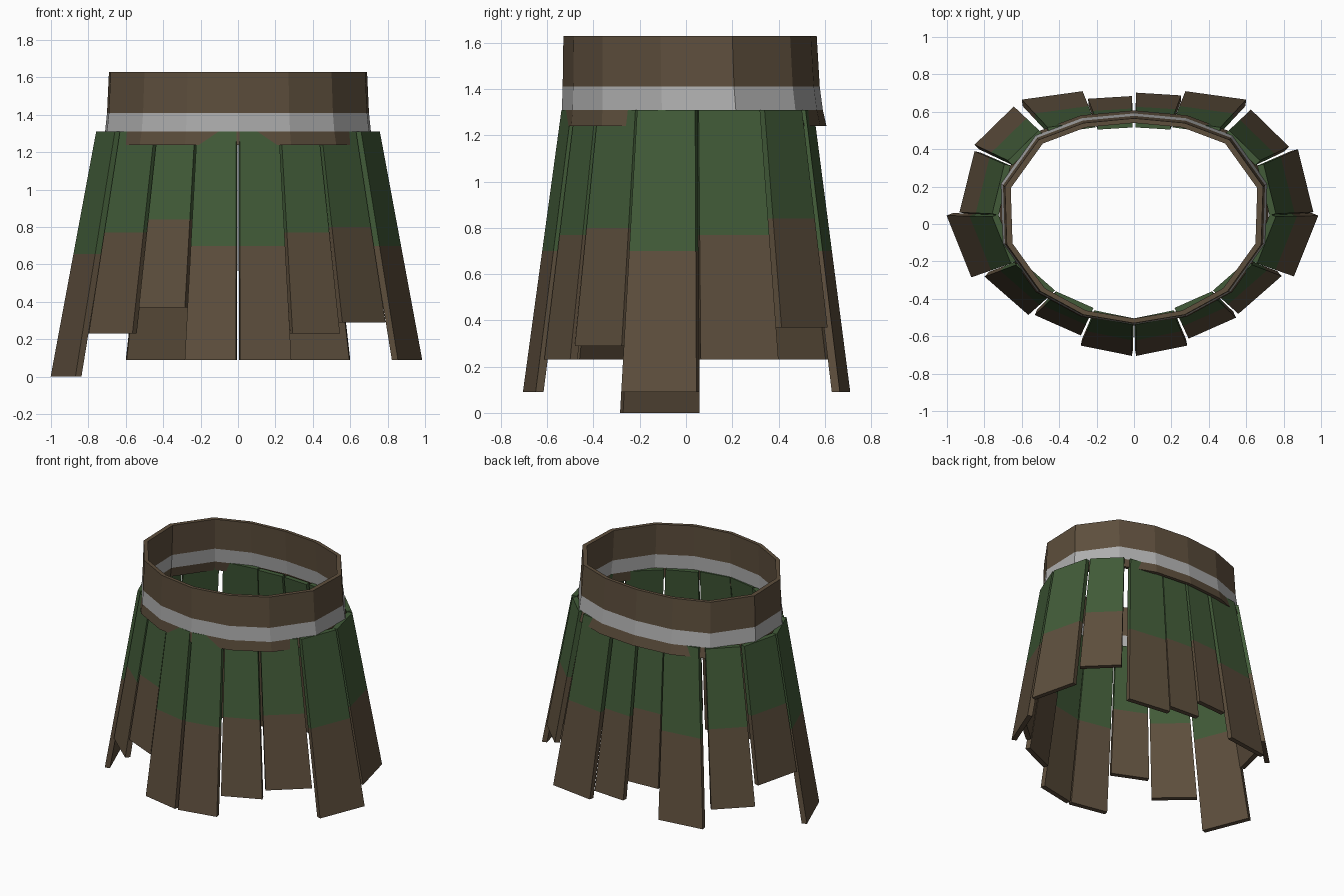
import bpy
import bmesh
from mathutils import Vector

cube = bpy.data.objects.get("Cube")
if cube:
    bpy.data.objects.remove(cube, do_unlink=True)


def make_material(name, colour):
    mat = bpy.data.materials.new(name)
    mat.use_nodes = True
    mat.diffuse_color = (*colour, 1)
    mat.node_tree.nodes["Principled BSDF"].inputs["Base Color"].default_value = (*colour, 1)
    return mat


brown = make_material("leather_brown", (0.11, 0.077, 0.046))
green = make_material("cloth_green", (0.054, 0.105, 0.04))
grey = make_material("metal_grey", (0.43, 0.43, 0.43))


def finish(bm, name, materials):
    bmesh.ops.recalc_face_normals(bm, faces=bm.faces)
    mesh = bpy.data.meshes.new(name)
    bm.to_mesh(mesh)
    bm.free()
    for mat in materials:
        mesh.materials.append(mat)
    obj = bpy.data.objects.new(name, mesh)
    bpy.context.collection.objects.link(obj)
    return obj


CENTRE = Vector((0, 0.02))
TOP = 1.31
THICK = 0.035


def flare(z):
    """Relative width of the skirt at height z."""
    return 1 - (z - 0.09) * 0.1885


# Waist belt: faceted oval hoop with a grey stripe
half = [(0, -.53), (.27, -.485), (.5, -.36), (.68, -.11),
        (.69, .2), (.51, .45), (.27, .54), (0, .565)]
outline = [Vector(p) for p in half] + [Vector((-x, y)) for x, y in half[-2:0:-1]]
levels = [(1.24, 1.05, .015), (1.31, 1.03, .01), (1.41, 1.015, .005), (1.63, 1, 0)]

bm = bmesh.new()
loops = []
for inset, rows in ((0, levels), (0.045, levels[::-1])):
    for z, scale, shift in rows:
        loop = []
        for p in outline:
            q = CENTRE + (p - CENTRE) * (scale - inset)
            loop.append(bm.verts.new((q.x, q.y + shift, z)))
        loops.append(loop)
count = len(outline)
for a, b in zip(loops, loops[1:] + loops[:1]):
    for i in range(count):
        j = (i + 1) % count
        face = bm.faces.new((a[i], a[j], b[j], b[i]))
        face.material_index = int(TOP < face.calc_center_median().z < 1.41)
finish(bm, "waist_belt", [brown, grey])


# Hanging panels: green upper half, brown lower half
def panel(name, start, end, bottom, side):
    bm = bmesh.new()
    rings = []
    for z in (bottom, (bottom + TOP) / 2, TOP):
        a, b = [CENTRE + (Vector((side * x, y)) - CENTRE) * flare(z)
                for x, y in (start, end)]
        edge = (b - a).normalized()
        inward = Vector((-edge.y, edge.x))
        if inward.dot(CENTRE - a) < 0:
            inward.negate()
        inward *= THICK
        rings.append([bm.verts.new((p.x, p.y, z))
                      for p in (a, b, b + inward, a + inward)])
    for k, (low, high) in enumerate(zip(rings, rings[1:])):
        for i in range(4):
            j = (i + 1) % 4
            bm.faces.new((low[i], low[j], high[j], high[i])).material_index = k
    bm.faces.new(rings[0])
    bm.faces.new(rings[-1]).material_index = 1
    finish(bm, name, [brown, green])


# Outer edge of each panel, then its left and right hem heights
panels = {
    "front_panel": ((.012, -.705), (.285, -.65), .09, .09),
    "front_side_panel": ((.3, -.63), (.56, -.515), .23, .37),
    "front_corner_panel": ((.58, -.5), (.82, -.29), .29, .23),
    "side_front_panel": ((.855, -.28), (.985, .045), .09, 0),
    "side_back_panel": ((.985, .065), (.9, .41), .23, .37),
    "back_corner_panel": ((.875, .435), (.66, .645), .37, .23),
    "back_side_panel": ((.6, .665), (.275, .71), .09, .09),
    "back_panel": ((.255, .695), (.012, .71), .15, .29),
}
for name, (start, end, left_hem, right_hem) in panels.items():
    panel("left_" + name, start, end, left_hem, 1)
    panel("right_" + name, start, end, right_hem, -1)
